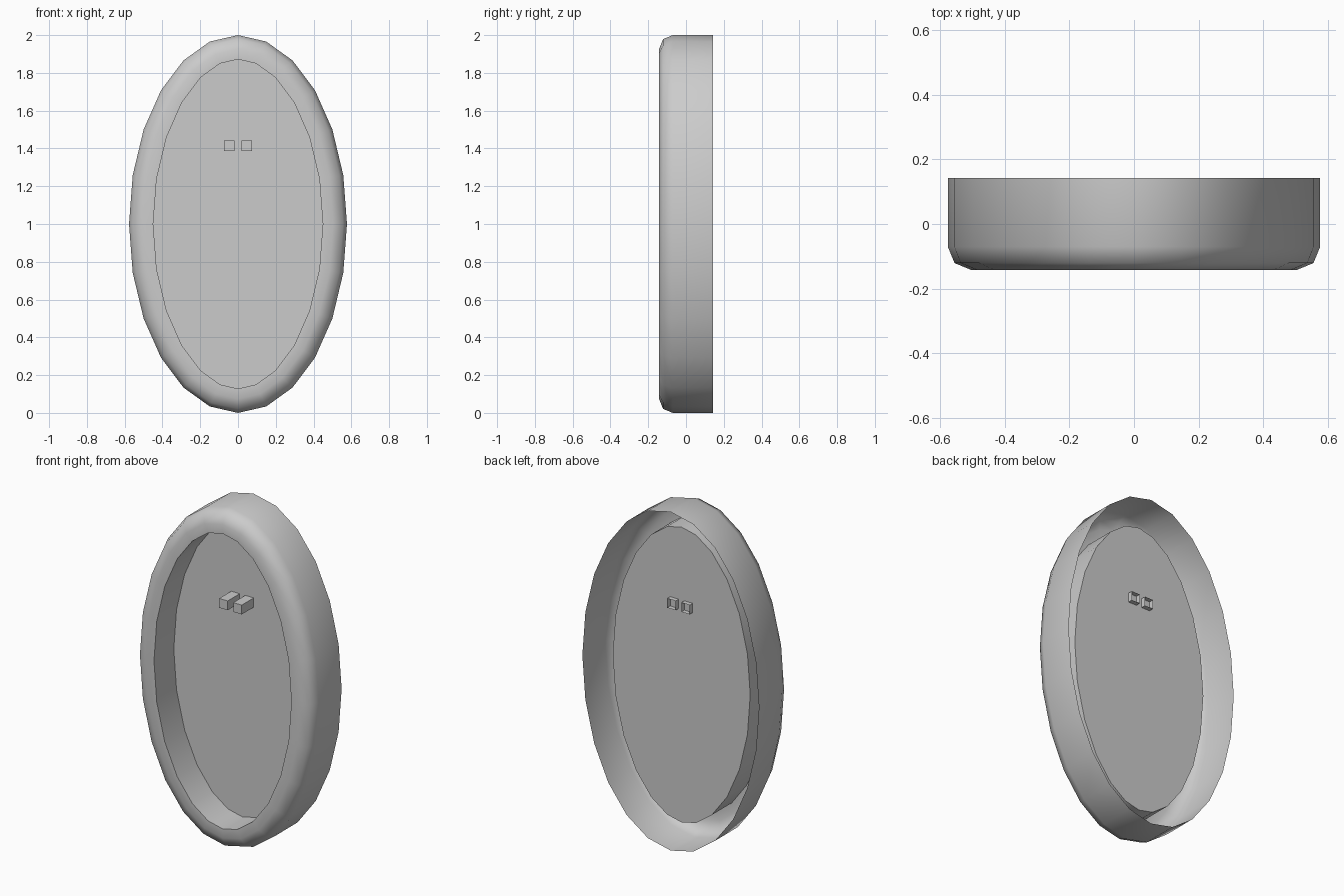
import bpy, bmesh, math

if "Cube" in bpy.data.objects:
    bpy.data.objects.remove(bpy.data.objects["Cube"])

SIDES = 24
RX, RZ = 0.577, 1.0     # outer oval half-sizes
BACK, FRONT = 0.143, -0.143
PANEL_Y = 0.042


def add_ring(bm, inset, y):
    """Oval ring of vertices, moved inward along the oval's normals."""
    ring = []
    for i in range(SIDES):
        a = 2 * math.pi * i / SIDES
        nx, nz = math.cos(a) / RX, math.sin(a) / RZ
        n = math.hypot(nx, nz)
        ring.append(bm.verts.new((RX * math.cos(a) - inset * nx / n, y,
                                  1 + RZ * math.sin(a) - inset * nz / n)))
    return ring


def finish(bm, name, smooth=False):
    mesh = bpy.data.meshes.new(name)
    bm.to_mesh(mesh)
    bm.free()
    obj = bpy.data.objects.new(name, mesh)
    bpy.context.collection.objects.link(obj)
    if smooth:
        bpy.ops.object.select_all(action='DESELECT')
        obj.select_set(True)
        bpy.context.view_layer.objects.active = obj
        bpy.ops.object.shade_smooth_by_angle(angle=math.radians(60))
    return obj


# oval frame: open-backed shell with rounded front and inner wall
bm = bmesh.new()
profile = [(0, BACK), (0, -0.07), (0.021, -0.121), (0.074, FRONT),
           (0.128, FRONT), (0.128, PANEL_Y)]
rings = [add_ring(bm, inset, y) for inset, y in profile]
for r0, r1 in zip(rings, rings[1:]):
    for i in range(SIDES):
        j = (i + 1) % SIDES
        bm.faces.new((r0[i], r0[j], r1[j], r1[i]))
finish(bm, "oval_frame", smooth=True)

# flat panel closing the inner wall
bm = bmesh.new()
bm.faces.new(add_ring(bm, 0.128, PANEL_Y))
finish(bm, "recessed_panel")

# two small pegs through the panel, open at the back
for side, x in (("left", -0.046), ("right", 0.046)):
    bm = bmesh.new()
    bmesh.ops.create_cube(bm, size=1)
    bmesh.ops.scale(bm, vec=(0.055, 0.14, 0.055), verts=bm.verts)
    bmesh.ops.translate(bm, vec=(x, 0, 1.414), verts=bm.verts)
    bm.normal_update()
    bmesh.ops.delete(bm, geom=[f for f in bm.faces if f.normal.y > 0.9],
                     context='FACES_ONLY')
    finish(bm, side + "_peg")
